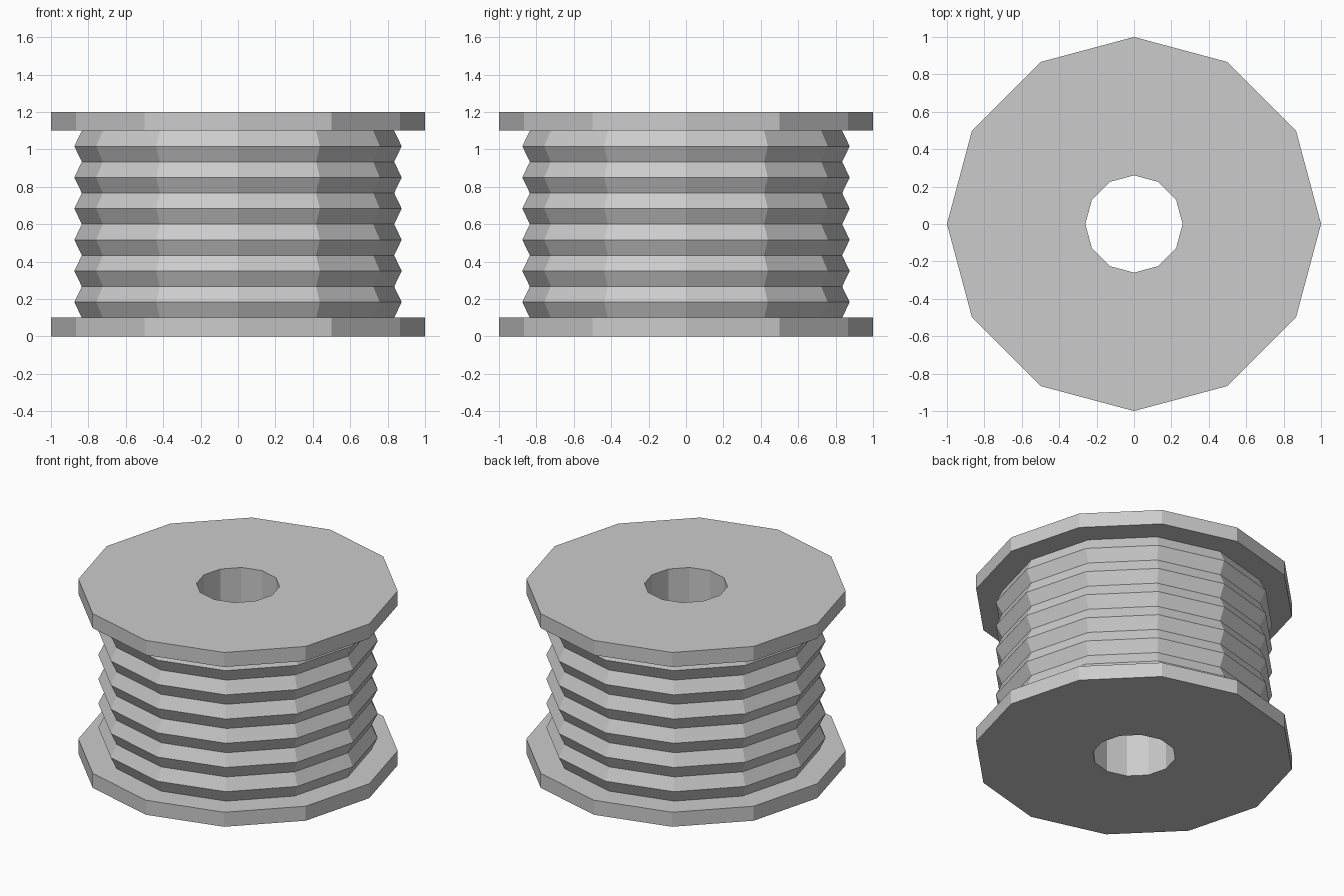
import bpy
import bmesh
from math import cos, sin, tau

cube = bpy.data.objects.get("Cube")
if cube:
    bpy.data.objects.remove(cube, do_unlink=True)

SIDES = 12
HEIGHT = 1.2
FLANGE = 0.1
RIBS = 6
FLANGE_R, BORE_R, RIDGE_R, GROOVE_R = 1.0, 0.26, 0.875, 0.835

# Single grey material
grey = bpy.data.materials.new("plain grey")
grey.use_nodes = True
colour = (0.6, 0.6, 0.6, 1)
grey.diffuse_color = colour
grey.node_tree.nodes["Principled BSDF"].inputs["Base Color"].default_value = colour


def lathe(name, profile):
    """Turn a closed (radius, height) profile around z into a flat-faced solid."""
    bm = bmesh.new()
    rings = [[bm.verts.new((r * cos(tau * i / SIDES), r * sin(tau * i / SIDES), z))
              for i in range(SIDES)] for r, z in profile]
    for k, low in enumerate(rings):
        high = rings[(k + 1) % len(rings)]
        for i in range(SIDES):
            j = (i + 1) % SIDES
            bm.faces.new((low[i], low[j], high[j], high[i]))
    bmesh.ops.recalc_face_normals(bm, faces=bm.faces)
    mesh = bpy.data.meshes.new(name)
    bm.to_mesh(mesh)
    bm.free()
    mesh.materials.append(grey)
    obj = bpy.data.objects.new(name, mesh)
    bpy.context.collection.objects.link(obj)
    return obj


# Zigzag ribs of the core, from the lower flange to the upper one
step = (HEIGHT - 2 * FLANGE) / (2 * RIBS)
ribs = [(RIDGE_R if n % 2 else GROOVE_R, FLANGE + n * step)
        for n in range(2 * RIBS + 1)]

# Whole spool: lower flange, ribbed core, upper flange, then back down the bore
lower = [(BORE_R, 0), (FLANGE_R, 0), (FLANGE_R, FLANGE)]
upper = [(FLANGE_R, HEIGHT - FLANGE), (FLANGE_R, HEIGHT), (BORE_R, HEIGHT)]
lathe("ribbed_spool", lower + ribs + upper)
